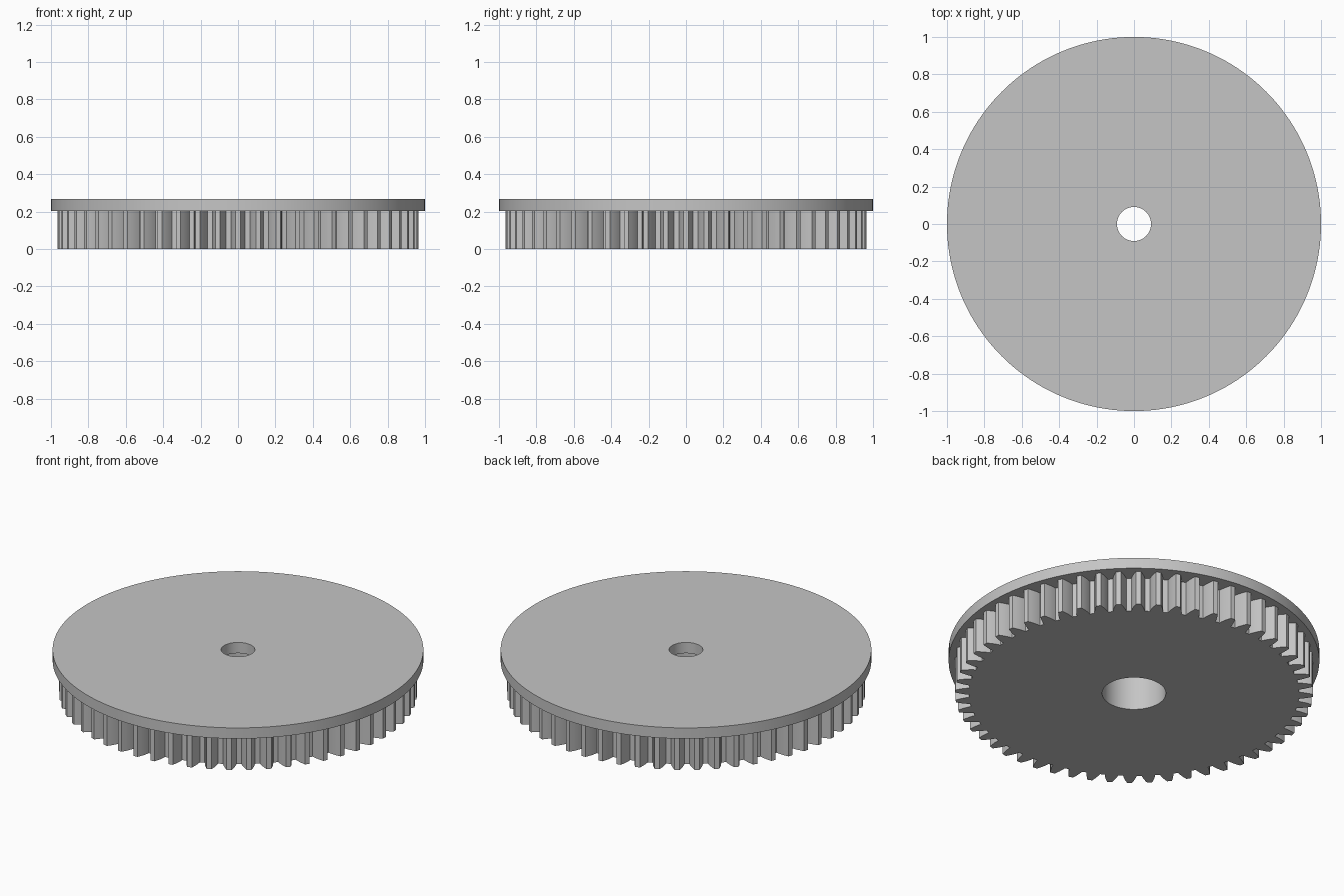
import bpy, bmesh, math

if "Cube" in bpy.data.objects:
    bpy.data.objects.remove(bpy.data.objects["Cube"])

TEETH = 56
TIP_R, ROOT_R, PITCH_R = 0.965, 0.89, 0.932
DISC_R, HOLE_R, BORE_R = 1.0, 0.091, 0.172
GEAR_TOP, TOP = 0.203, 0.267

grey = bpy.data.materials.new("plain grey")
grey.diffuse_color = (0.56, 0.56, 0.56, 1)
grey.use_nodes = True
grey.node_tree.nodes["Principled BSDF"].inputs["Base Color"].default_value = grey.diffuse_color


def circle(r, n):
    return [(r * math.cos(2 * math.pi * i / n), r * math.sin(2 * math.pi * i / n)) for i in range(n)]


def gear_outline():
    """Involute teeth, one centred on the x axis."""
    base = PITCH_R * math.cos(math.radians(20))
    inv = lambda a: math.tan(a) - a
    flank = []
    for i in range(5):
        r = ROOT_R + (TIP_R - ROOT_R) * i / 4
        half = math.pi / (2 * TEETH) + inv(math.radians(20)) - inv(math.acos(base / r))
        flank.append((r, half))
    tooth = [(r, -h) for r, h in flank] + [(r, h) for r, h in reversed(flank)]
    pts = []
    for t in range(TEETH):
        for r, a in tooth:
            a += 2 * math.pi * t / TEETH
            pts.append((r * math.cos(a), r * math.sin(a)))
    return pts


def ring(bm, pts, z):
    return [bm.verts.new((x, y, z)) for x, y in pts]


def wall(bm, low, high, outward=True):
    n = len(low)
    for i in range(n):
        j = (i + 1) % n
        f = [low[i], low[j], high[j], high[i]]
        bm.faces.new(f if outward else f[::-1])


def flat(bm, outer, inner, up):
    """Fill the flat area between two loops, facing up or down."""
    edges = []
    for loop in (outer, inner):
        for i in range(len(loop)):
            pair = (loop[i], loop[(i + 1) % len(loop)])
            edges.append(bm.edges.get(pair) or bm.edges.new(pair))
    res = bmesh.ops.triangle_fill(bm, use_beauty=True, use_dissolve=False, edges=edges, normal=(0, 0, 1))
    for f in res["geom"]:
        if isinstance(f, bmesh.types.BMFace):
            f.normal_update()
            if (f.normal.z > 0) != up:
                f.normal_flip()


def finish(bm, name):
    me = bpy.data.meshes.new(name)
    bm.to_mesh(me)
    bm.free()
    me.materials.append(grey)
    ob = bpy.data.objects.new(name, me)
    bpy.context.collection.objects.link(ob)
    bpy.ops.object.select_all(action='DESELECT')
    ob.select_set(True)
    bpy.context.view_layer.objects.active = ob
    bpy.ops.object.shade_smooth_by_angle(angle=math.radians(20))


teeth, bore = gear_outline(), circle(BORE_R, 64)
rim, hole = circle(DISC_R, 160), circle(HOLE_R, 64)

# Toothed body with the wide bore, open where it joins the disc
bm = bmesh.new()
t0, t1 = ring(bm, teeth, 0), ring(bm, teeth, GEAR_TOP)
b0, b1 = ring(bm, bore, 0), ring(bm, bore, GEAR_TOP)
wall(bm, t0, t1)
wall(bm, b0, b1, outward=False)
flat(bm, t0, b0, up=False)
finish(bm, "gear_body")

# Covering disc: top, rim, narrow hole, overhang and ledge above the bore
bm = bmesh.new()
r0, r1 = ring(bm, rim, GEAR_TOP), ring(bm, rim, TOP)
h0, h1 = ring(bm, hole, GEAR_TOP), ring(bm, hole, TOP)
wall(bm, r0, r1)
wall(bm, h0, h1, outward=False)
flat(bm, r1, h1, up=True)
flat(bm, r0, ring(bm, teeth, GEAR_TOP), up=False)
flat(bm, ring(bm, bore, GEAR_TOP), h0, up=False)
finish(bm, "cover_disc")
